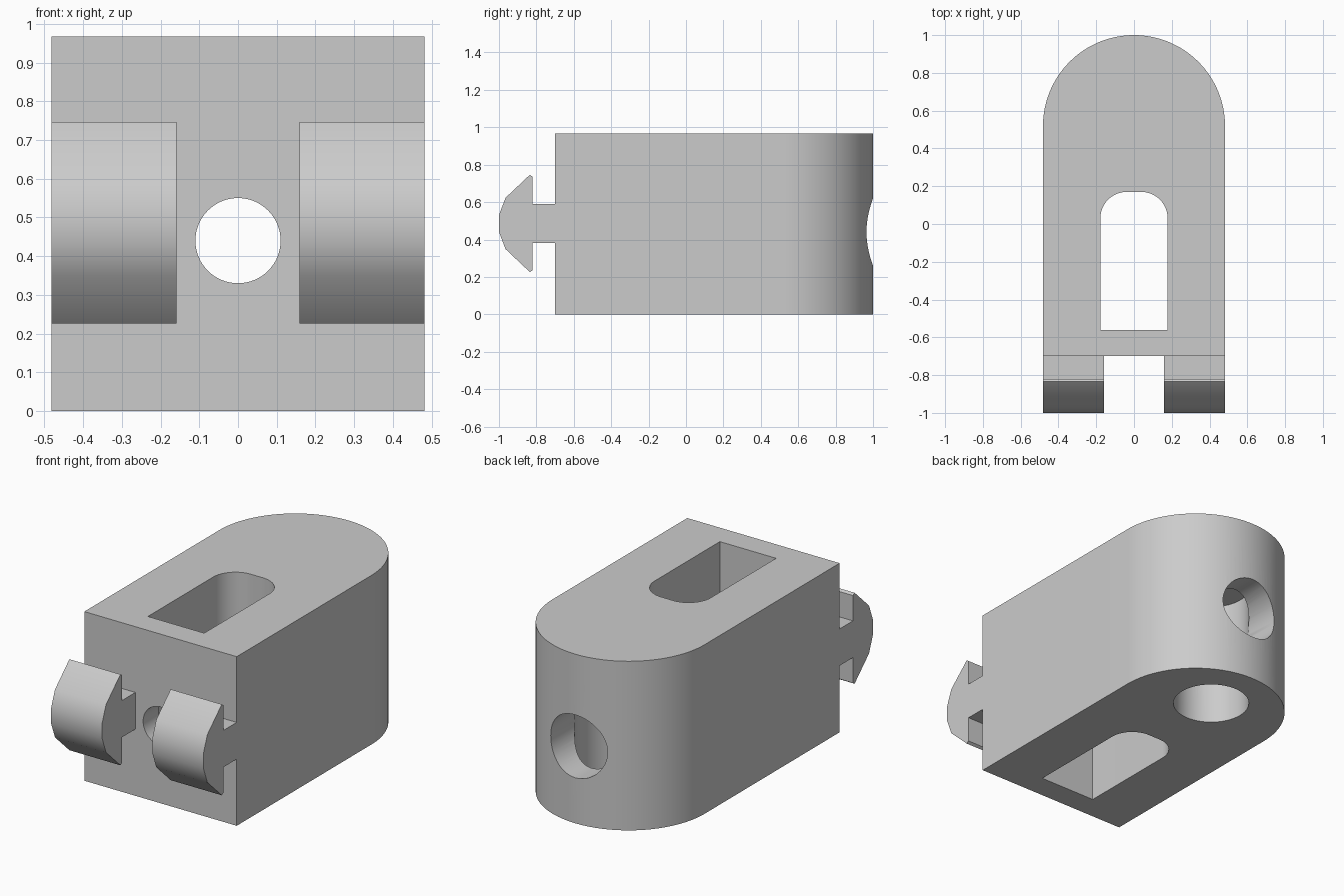
import bpy
import bmesh
from math import sin, cos, pi, radians
from mathutils import Matrix, Vector

cube = bpy.data.objects.get("Cube")
if cube:
    bpy.data.objects.remove(cube, do_unlink=True)

grey = bpy.data.materials.new("light grey")
grey.use_nodes = True
colour = (0.6, 0.6, 0.6, 1)
grey.diffuse_color = colour
grey.node_tree.nodes["Principled BSDF"].inputs["Base Color"].default_value = colour


def finish(name, bm):
    bmesh.ops.recalc_face_normals(bm, faces=bm.faces)
    mesh = bpy.data.meshes.new(name)
    bm.to_mesh(mesh)
    bm.free()
    mesh.materials.append(grey)
    obj = bpy.data.objects.new(name, mesh)
    bpy.context.collection.objects.link(obj)
    return obj


def extrude(name, points, direction):
    """Closed solid from a planar outline pushed along a direction."""
    bm = bmesh.new()
    face = bm.faces.new([bm.verts.new(p) for p in points])
    result = bmesh.ops.extrude_face_region(bm, geom=[face], use_keep_orig=True)
    moved = [v for v in result["geom"] if isinstance(v, bmesh.types.BMVert)]
    bmesh.ops.translate(bm, verts=moved, vec=Vector(direction))
    return finish(name, bm)


def cylinder(name, radius, start, end):
    start, end = Vector(start), Vector(end)
    axis = end - start
    turn = axis.to_track_quat("Z", "Y").to_matrix().to_4x4()
    bm = bmesh.new()
    bmesh.ops.create_cone(bm, cap_ends=True, segments=64, radius1=radius,
                          radius2=radius, depth=axis.length,
                          matrix=Matrix.Translation((start + end) / 2) @ turn)
    return finish(name, bm)


def round_ended(half, front, back, radius, z, steps):
    """Outline square at the front with two rounded corners at the back."""
    points = [(-half, front, z), (half, front, z)]
    inset = half - radius
    for side, first in ((1, 0), (-1, pi / 2)):
        for i in range(steps + 1):
            if inset < 1e-5 and side < 0 and i == 0:
                continue  # the arcs share their middle point
            a = first + pi / 2 * i / steps
            points.append((side * inset + radius * cos(a),
                           back - radius + radius * sin(a), z))
    return points


def select_only(obj):
    bpy.ops.object.select_all(action="DESELECT")
    obj.select_set(True)
    bpy.context.view_layer.objects.active = obj


# Main block with a half-round back
HALF, HEIGHT, FRONT, HOLE_Z = 0.482, 0.967, -0.7, 0.44
body = extrude("body", round_ended(HALF, FRONT, 1, HALF, 0, 32), (0, 0, HEIGHT))

# Slot, blind bore from below, bolt hole and wider access hole at the back
cutters = [
    extrude("slot_cutter", round_ended(0.178, -0.56, 0.17, 0.14, -0.1, 16), (0, 0, 1.2)),
    cylinder("bore_cutter", 0.204, (0, 0.65, -0.1), (0, 0.65, 0.72)),
    cylinder("bolt_hole_cutter", 0.11, (0, -0.8, HOLE_Z), (0, 0.65, HOLE_Z)),
    cylinder("access_hole_cutter", 0.18, (0, 0.65, HOLE_Z), (0, 1.1, HOLE_Z)),
]
select_only(body)
for cutter in cutters:
    cutter.hide_render = True
    mod = body.modifiers.new(cutter.name, "BOOLEAN")
    mod.operation = "DIFFERENCE"
    mod.solver = "EXACT"
    mod.object = cutter
    bpy.ops.object.modifier_apply(modifier=mod.name)
for cutter in cutters:
    bpy.data.objects.remove(cutter, do_unlink=True)

# Pair of barbed hooks on the front: upper half of the profile, mirrored in height
MID = 0.486
upper = [(FRONT, 0.105), (-0.82, 0.105), (-0.82, 0.25), (-0.835, 0.26),
         (-0.965, 0.137), (-1, 0.045)]
profile = [(y, MID + h) for y, h in upper] + [(y, MID - h) for y, h in reversed(upper)]
hooks = []
for name, x in (("left_hook", 0.159), ("right_hook", -HALF)):
    hooks.append(extrude(name, [(x, y, z) for y, z in profile], (HALF - 0.159, 0, 0)))

# Smooth curved walls, crisp edges
for obj in [body] + hooks:
    select_only(obj)
    bpy.ops.object.shade_smooth_by_angle(angle=radians(30))
